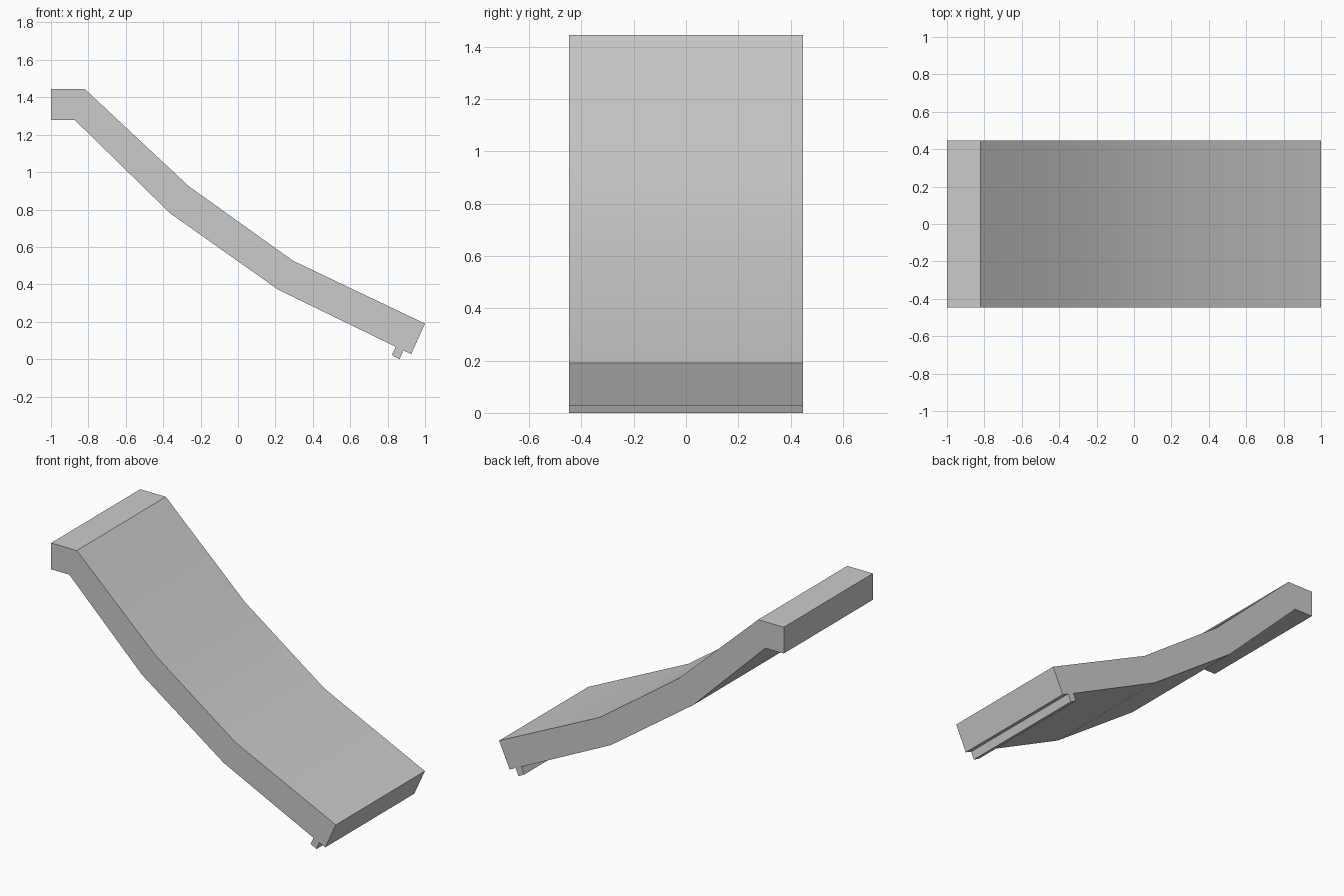
import bpy, bmesh, math

if "Cube" in bpy.data.objects:
    bpy.data.objects.remove(bpy.data.objects["Cube"])

HALF_WIDTH = 0.447

# Side profile (x, z): upper surface, foot with locating lip, then underside
profile = [
    (-1.0, 1.445), (-0.82, 1.445), (-0.264, 0.925), (0.294, 0.526), (1.0, 0.19),
    (0.926, 0.027), (0.884, 0.047), (0.864, 0.0), (0.823, 0.022), (0.843, 0.066),
    (0.214, 0.372), (-0.363, 0.78), (-0.872, 1.278), (-1.0, 1.278),
]

# Slide body: profile extruded across the width
bm = bmesh.new()
face = bm.faces.new([bm.verts.new((x, -HALF_WIDTH, z)) for x, z in profile])
extruded = bmesh.ops.extrude_face_region(bm, geom=[face], use_keep_orig=True)
verts = [g for g in extruded["geom"] if isinstance(g, bmesh.types.BMVert)]
bmesh.ops.translate(bm, verts=verts, vec=(0, 2 * HALF_WIDTH, 0))
bmesh.ops.recalc_face_normals(bm, faces=bm.faces)

mesh = bpy.data.meshes.new("slide_ramp")
bm.to_mesh(mesh)
bm.free()
ramp = bpy.data.objects.new("slide_ramp", mesh)
bpy.context.collection.objects.link(ramp)

# Smooth the gentle bends, keep the corners sharp
bpy.context.view_layer.objects.active = ramp
ramp.select_set(True)
bpy.ops.object.shade_smooth_by_angle(angle=math.radians(30))
